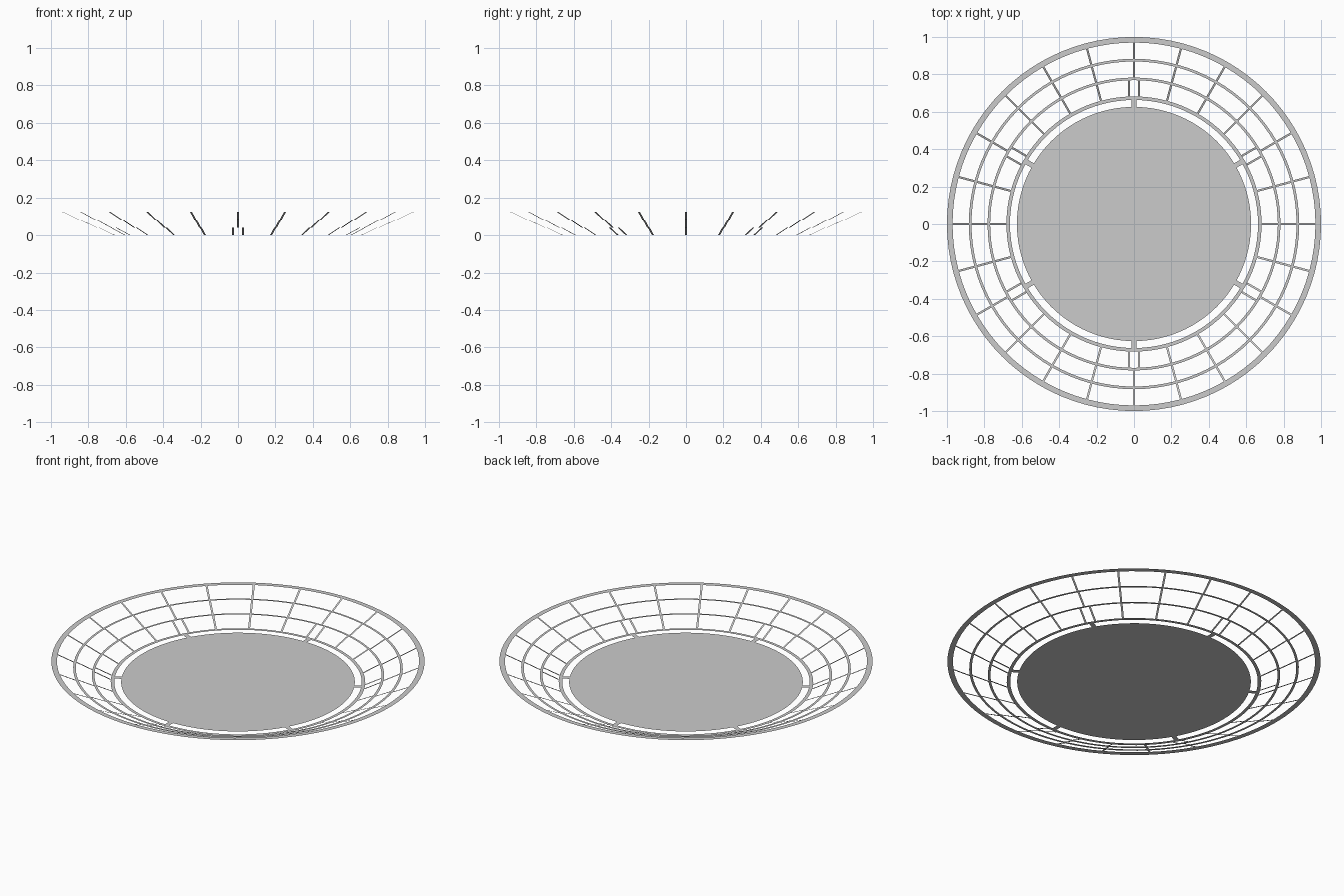
import bpy, bmesh
from math import cos, sin, pi, radians

if "Cube" in bpy.data.objects:
    bpy.data.objects.remove(bpy.data.objects["Cube"])

SIDES = 96
# rings: inner radius, outer radius, height
RINGS = [("inner_ring", 0.663, 0.682, 0.0),
         ("lower_ring", 0.769, 0.783, 0.041),
         ("upper_ring", 0.869, 0.883, 0.082),
         ("rim_ring", 0.970, 1.000, 0.123)]
DISC_R = 0.626


def finish(name, bm):
    mesh = bpy.data.meshes.new(name)
    bm.to_mesh(mesh)
    bm.free()
    obj = bpy.data.objects.new(name, mesh)
    bpy.context.collection.objects.link(obj)


def annulus(name, r0, r1, z):
    bm = bmesh.new()
    loops = [[bm.verts.new((r * cos(2 * pi * i / SIDES), r * sin(2 * pi * i / SIDES), z))
              for i in range(SIDES)] for r in (r0, r1)]
    for i in range(SIDES):
        j = (i + 1) % SIDES
        bm.faces.new((loops[0][i], loops[1][i], loops[1][j], loops[0][j]))
    finish(name, bm)


def strip(bm, deg, r0, z0, r1, z1, width, offset=0.0):
    # flat radial ribbon, shifted sideways by offset
    a = radians(deg)
    pts = [(r0, offset - width / 2, z0), (r1, offset - width / 2, z1),
           (r1, offset + width / 2, z1), (r0, offset + width / 2, z0)]
    bm.faces.new([bm.verts.new((r * cos(a) - t * sin(a), r * sin(a) + t * cos(a), z))
                  for r, t, z in pts])


# flat base disc
bm = bmesh.new()
bmesh.ops.create_circle(bm, cap_ends=True, segments=SIDES, radius=DISC_R)
finish("base_disc", bm)

# horizontal rings
for ring in RINGS:
    annulus(*ring)

# tabs joining the disc to the inner ring
bm = bmesh.new()
for k in range(6):
    strip(bm, 30 + 60 * k, DISC_R - 0.003, 0, RINGS[0][1] + 0.001, 0, 0.027)
finish("base_tabs", bm)

# sloping spokes, doubled on the lowest tier above each tab
bm = bmesh.new()
for tier in range(3):
    _, _, r0, z0 = RINGS[tier]
    _, r1, _, z1 = RINGS[tier + 1]
    for k in range(24):
        deg = 15 * k
        doubled = tier == 0 and deg % 60 == 30
        for off in ((-0.027, 0.027) if doubled else (0,)):
            strip(bm, deg, r0, z0, r1, z1, 0.011, off)
finish("spokes", bm)
